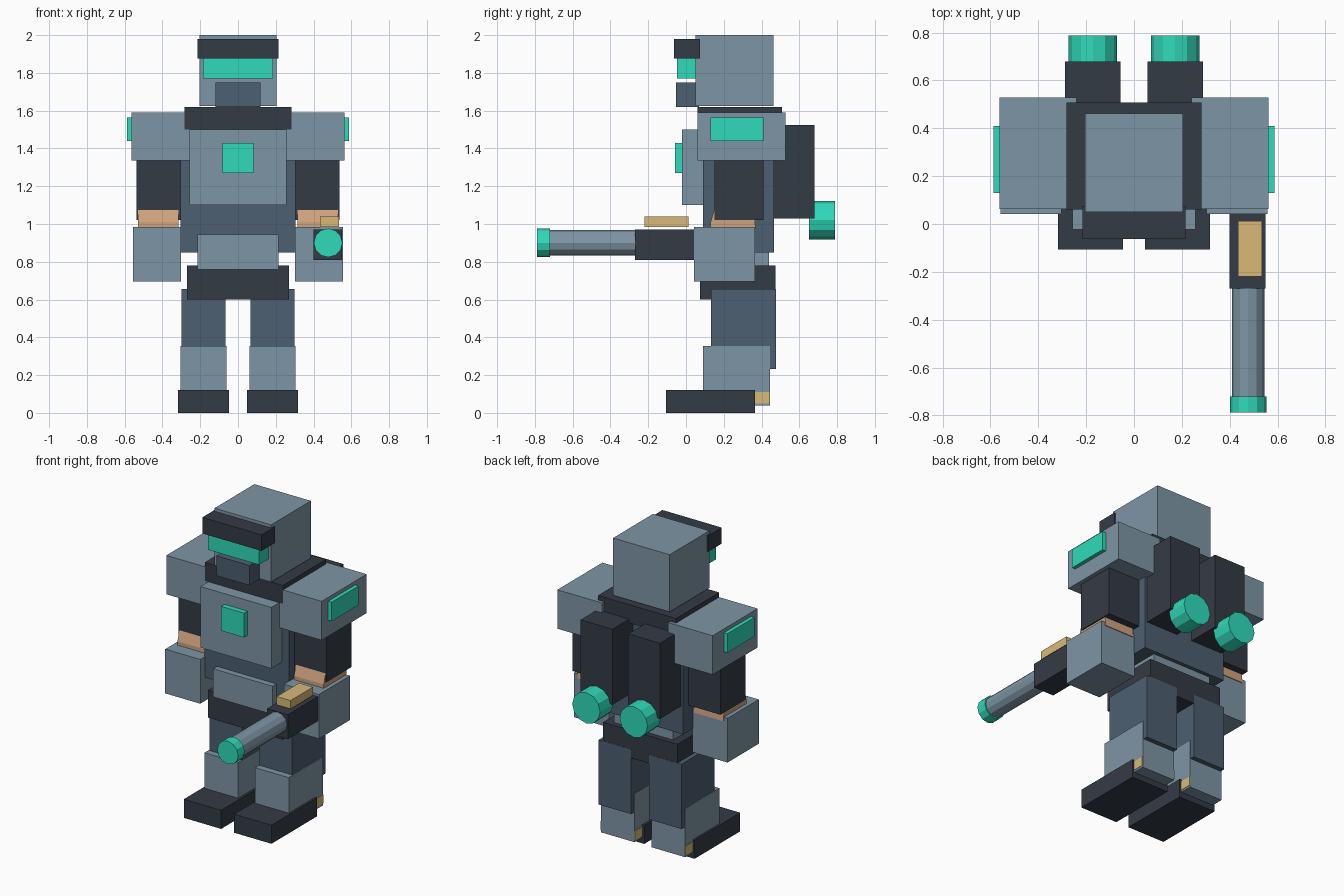
import bpy, bmesh, math
from mathutils import Matrix, Vector

if "Cube" in bpy.data.objects:
    bpy.data.objects.remove(bpy.data.objects["Cube"])


def material(name, rgb):
    m = bpy.data.materials.new(name)
    m.diffuse_color = (*[(c / 255) ** 2.2 for c in rgb], 1)
    m.use_nodes = True
    m.node_tree.nodes["Principled BSDF"].inputs["Base Color"].default_value = m.diffuse_color
    return m


ARMOR = material("armor", (125, 148, 164))
SLATE = material("slate", (77, 96, 112))
DARK = material("dark", (55, 61, 71))
TEAL = material("teal", (51, 218, 185))
GOLD = material("gold", (216, 184, 120))
COPPER = material("copper", (206, 162, 126))


def add(name, bm, mat):
    bmesh.ops.recalc_face_normals(bm, faces=bm.faces)
    me = bpy.data.meshes.new(name)
    bm.to_mesh(me)
    bm.free()
    me.materials.append(mat)
    ob = bpy.data.objects.new(name, me)
    bpy.context.collection.objects.link(ob)


def box(name, x, y, z, mat):
    """Box from (min, max) ranges."""
    bm = bmesh.new()
    size = [b - a for a, b in (x, y, z)]
    mid = [(a + b) / 2 for a, b in (x, y, z)]
    bmesh.ops.create_cube(bm, size=1, matrix=Matrix.Translation(mid) @ Matrix.Diagonal((*size, 1)))
    add(name, bm, mat)


def mid_box(name, half, y, z, mat):
    box(name, (-half, half), y, z, mat)


def tube(name, x, z, r, y, mat):
    """Twelve-sided cylinder along y."""
    bm = bmesh.new()
    m = Matrix.Translation((x, (y[0] + y[1]) / 2, z)) @ Matrix.Rotation(math.pi / 2, 4, 'X')
    bmesh.ops.create_cone(bm, cap_ends=True, segments=12, radius1=r, radius2=r,
                          depth=y[1] - y[0], matrix=m)
    add(name, bm, mat)


def prism(name, x, profile, mat):
    """A (y, z) profile extruded along x."""
    bm = bmesh.new()
    face = bm.faces.new([bm.verts.new((x[0], *p)) for p in profile])
    new = bmesh.ops.extrude_face_region(bm, geom=[face])["geom"]
    bmesh.ops.translate(bm, vec=Vector((x[1] - x[0], 0, 0)),
                        verts=[v for v in new if isinstance(v, bmesh.types.BMVert)])
    add(name, bm, mat)


# Head
mid_box("head", 0.205, (0.05, 0.462), (1.625, 2.0), ARMOR)
mid_box("brow", 0.215, (-0.063, 0.075), (1.875, 1.98), DARK)
mid_box("visor", 0.185, (-0.047, 0.07), (1.77, 1.885), TEAL)
mid_box("mouth_guard", 0.12, (-0.053, 0.07), (1.62, 1.75), SLATE)

# Torso
mid_box("collar", 0.283, (0.06, 0.507), (1.50, 1.62), DARK)
mid_box("torso", 0.305, (0.09, 0.465), (0.85, 1.51), SLATE)
mid_box("chest_plate", 0.257, (-0.022, 0.12), (1.10, 1.50), ARMOR)
mid_box("chest_light", 0.083, (-0.057, 0.0), (1.27, 1.43), TEAL)
mid_box("abdomen", 0.215, (0.05, 0.44), (0.76, 0.945), ARMOR)
mid_box("belt", 0.27, (0.075, 0.475), (0.60, 0.78), DARK)

# Mirrored arms, legs and thrusters
for side, s in (("left", -1), ("right", 1)):
    def span(a, b):
        return tuple(sorted((s * a, s * b)))

    box(side + "_shoulder", span(0.24, 0.563), (0.062, 0.528), (1.335, 1.59), ARMOR)
    box(side + "_shoulder_light", span(0.54, 0.588), (0.13, 0.41), (1.44, 1.565), TEAL)
    box(side + "_upper_arm", span(0.30, 0.537), (0.15, 0.41), (1.02, 1.36), DARK)
    prism(side + "_elbow", span(0.315, 0.53),
          [(0.15, 1.075), (0.13, 1.01), (0.13, 0.96), (0.37, 0.96), (0.36, 1.06)], COPPER)
    box(side + "_forearm", span(0.303, 0.557), (0.042, 0.365), (0.695, 0.985), ARMOR)

    box(side + "_thigh", span(0.065, 0.30), (0.132, 0.476), (0.233, 0.657), SLATE)
    box(side + "_shin", span(0.062, 0.305), (0.09, 0.445), (0.038, 0.355), ARMOR)
    box(side + "_heel_trim", span(0.059, 0.308), (0.20, 0.443), (0.05, 0.11), GOLD)
    box(side + "_foot", span(0.047, 0.318), (-0.107, 0.365), (0.0, 0.122), DARK)

    box(side + "_thruster", span(0.057, 0.288), (0.44, 0.68), (1.03, 1.525), DARK)
    tube(side + "_nozzle", s * 0.172, 1.02, 0.101, (0.65, 0.788), TEAL)

# Arm cannon
box("cannon_body", (0.40, 0.55), (-0.27, 0.06), (0.81, 0.97), DARK)
box("cannon_sight", (0.435, 0.535), (-0.22, 0.012), (0.985, 1.04), GOLD)
tube("cannon_barrel", 0.477, 0.90, 0.068, (-0.74, -0.25), ARMOR)
tube("cannon_tip", 0.477, 0.90, 0.076, (-0.788, -0.72), TEAL)
